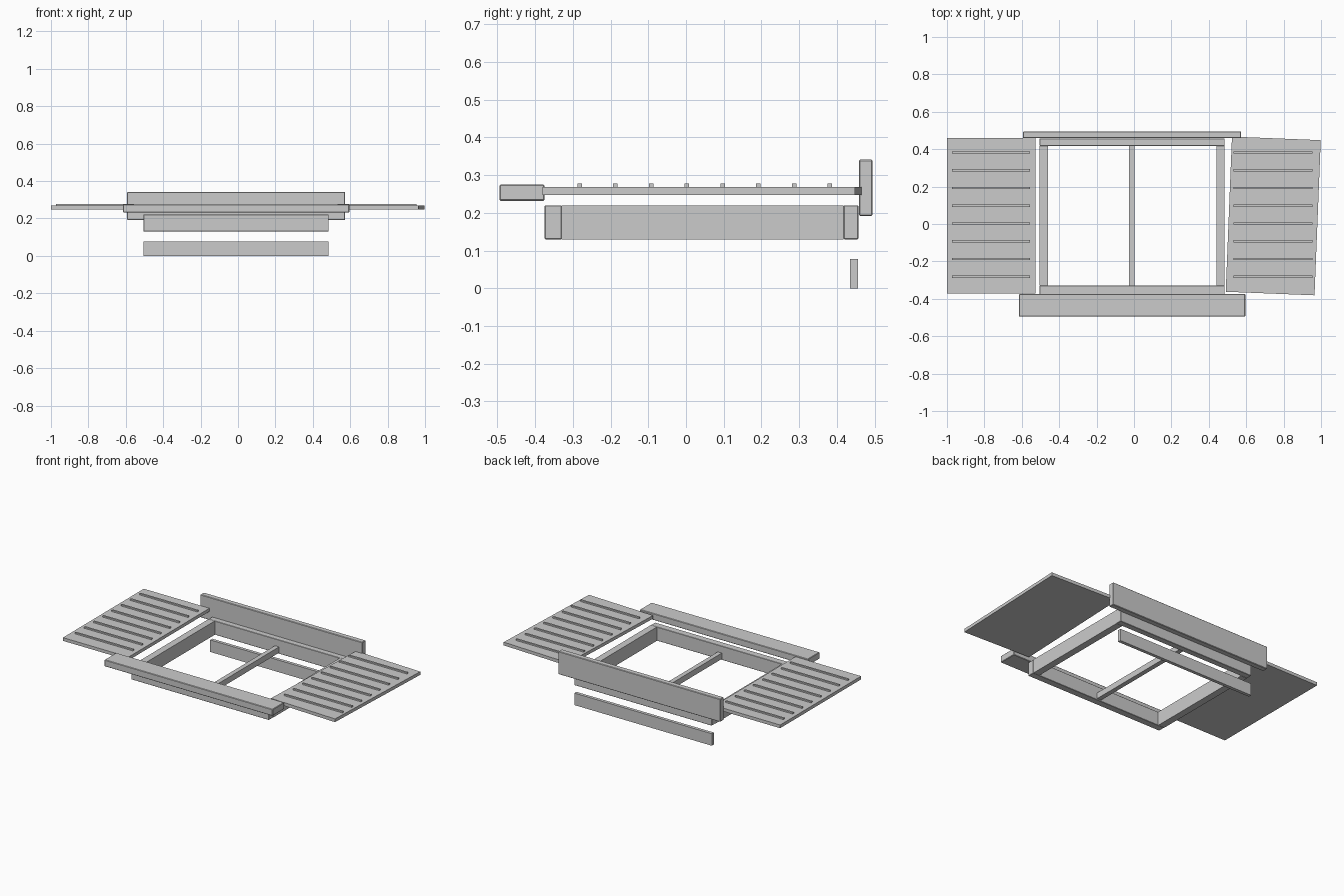
import bpy, math

old = bpy.data.objects.get("Cube")
if old:
    bpy.data.objects.remove(old, do_unlink=True)

grey = bpy.data.materials.new("plain grey")
grey.use_nodes = True
colour = (0.6, 0.6, 0.6, 1)
grey.diffuse_color = colour
grey.node_tree.nodes["Principled BSDF"].inputs["Base Color"].default_value = colour


def box(name, x, y, z, bevel=0.0, turn=0.0):
    """Box from (min, max) ranges, optionally bevelled and turned about z."""
    ranges = (x, y, z)
    bpy.ops.mesh.primitive_cube_add(size=1, location=[sum(r) / 2 for r in ranges])
    ob = bpy.context.object
    ob.name = name
    ob.scale = [r[1] - r[0] for r in ranges]
    bpy.ops.object.transform_apply(location=False, rotation=False, scale=True)
    ob.rotation_euler.z = turn
    ob.data.materials.append(grey)
    if bevel:
        mod = ob.modifiers.new("soft edges", "BEVEL")
        mod.width = bevel
        mod.segments = 1
    return ob


# Window frame: two full-width rails with stiles between them
frame_x, frame_z = (-0.505, 0.485), (0.13, 0.22)
box("front_rail", frame_x, (-0.375, -0.33), frame_z, 0.002)
box("back_rail", frame_x, (0.418, 0.457), frame_z, 0.002)
box("right_stile", (-0.505, -0.46), (-0.33, 0.418), frame_z)
box("left_stile", (0.44, 0.485), (-0.33, 0.418), frame_z)
box("mullion", (-0.027, 0.003), (-0.33, 0.418), (0.137, 0.175))

# Sill, header board and the loose batten below
box("sill", (-0.615, 0.595), (-0.495, -0.375), (0.232, 0.275), 0.003)
box("header", (-0.593, 0.573), (0.459, 0.495), (0.192, 0.341), 0.003)
box("batten", frame_x, (0.435, 0.456), (0, 0.078))

# Shutters: the left one hangs slightly crooked
box("right_shutter", (-1.0, -0.527), (-0.372, 0.46), (0.248, 0.269))
box("left_shutter", (0.507, 0.982), (-0.372, 0.458), (0.248, 0.269), turn=math.radians(-2.3))

# Louvre slats on both shutters
for side, x in (("right", (-0.973, -0.556)), ("left", (0.532, 0.954))):
    for i in range(8):
        y = -0.282 + i * 0.0948
        box(f"{side}_slat_{i + 1}", x, (y - 0.006, y + 0.006), (0.262, 0.278))
